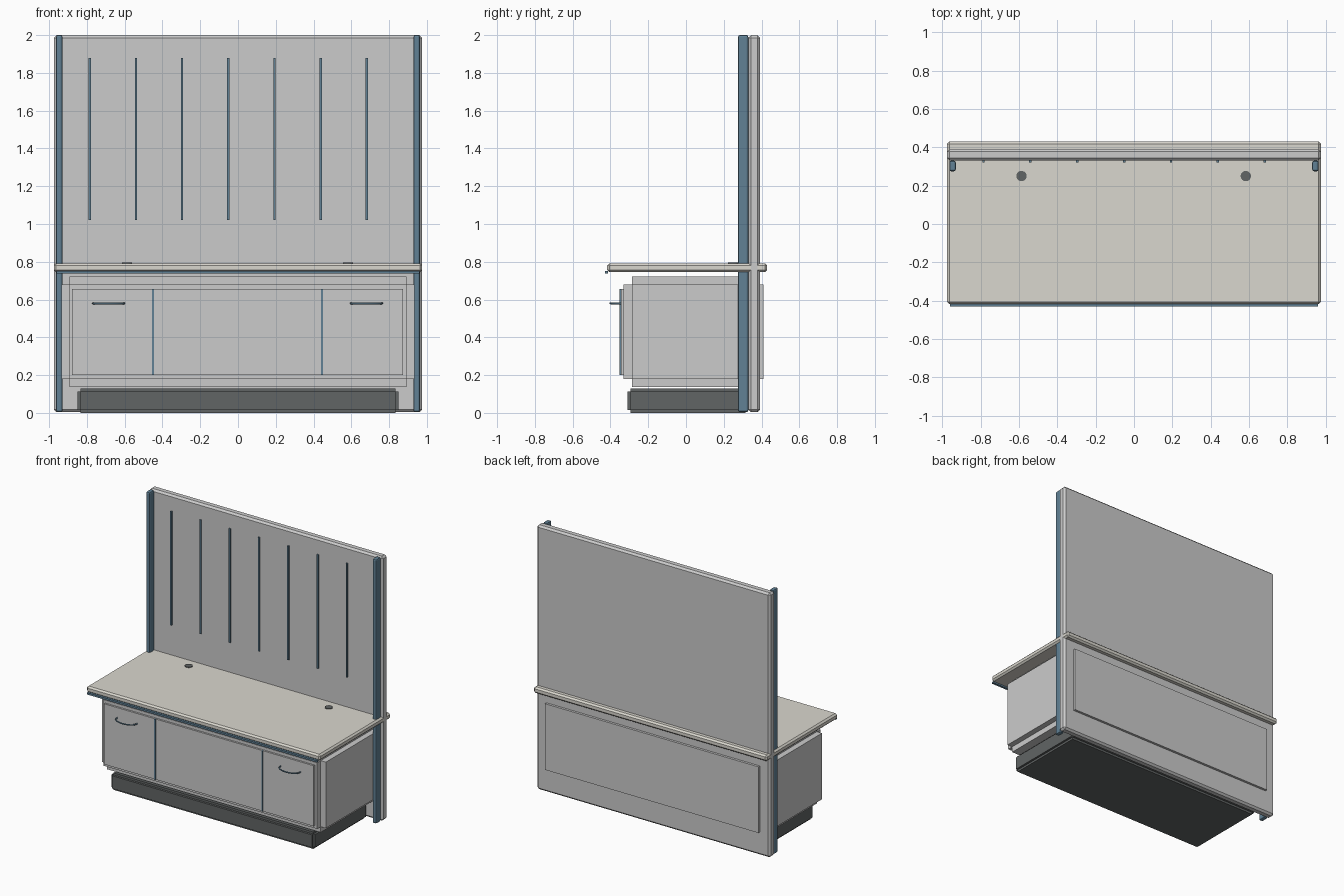
import bpy, bmesh, math
from mathutils import Matrix, Vector

if "Cube" in bpy.data.objects:
    bpy.data.objects.remove(bpy.data.objects["Cube"])


def material(name, rgb):
    m = bpy.data.materials.new(name)
    m.diffuse_color = (*rgb, 1)
    m.use_nodes = True
    m.node_tree.nodes["Principled BSDF"].inputs["Base Color"].default_value = m.diffuse_color
    return m


BEIGE = material("worktop_beige", (0.70, 0.68, 0.62))
BLUE = material("trim_blue", (0.12, 0.22, 0.30))
DARK = material("dark_plastic", (0.12, 0.13, 0.13))


def finish(name, bm, mat=None):
    me = bpy.data.meshes.new(name)
    bm.to_mesh(me)
    bm.free()
    ob = bpy.data.objects.new(name, me)
    bpy.context.collection.objects.link(ob)
    if mat:
        me.materials.append(mat)
    return ob


def add_box(bm, lo, hi):
    lo, hi = Vector(lo), Vector(hi)
    size = Matrix.Diagonal((*(hi - lo), 1))
    bmesh.ops.create_cube(bm, size=1, matrix=Matrix.Translation((lo + hi) / 2) @ size)


def box(name, lo, hi, mat=None, bevel=0, segments=1):
    bm = bmesh.new()
    add_box(bm, lo, hi)
    ob = finish(name, bm, mat)
    if bevel:
        mod = ob.modifiers.new("bevel", "BEVEL")
        mod.width, mod.segments = bevel, segments
    return ob


def stepped_box(name, lo, hi, step, mat=None):
    # three crossed slabs give the rebated edges
    bm = bmesh.new()
    for axis in range(3):
        inset = Vector([0 if i == axis else step for i in range(3)])
        add_box(bm, Vector(lo) + inset, Vector(hi) - inset)
    return finish(name, bm, mat)


# main carcass and plinth
stepped_box("cabinet_body", (-0.935, -0.33, 0.137), (0.935, 0.41, 0.722), 0.043)
stepped_box("plinth", (-0.85, -0.31, 0), (0.85, 0.33, 0.128), 0.016, DARK)

# tall back panel and worktop
box("back_panel", (-0.975, 0.33, 0.004), (0.975, 0.392, 2.0), None, 0.014)
box("worktop", (-0.975, -0.418, 0.745), (0.975, 0.43, 0.792), BEIGE, 0.012)
box("worktop_front_trim", (-0.96, -0.43, 0.738), (0.96, -0.412, 0.752), BLUE)

# side posts
for side, s in (("left", -1), ("right", 1)):
    x = s * 0.946
    box(side + "_post", (x - 0.017, 0.275, 0.004), (x + 0.017, 0.33, 2.0), BLUE, 0.01, 2)

# vertical strips on the back panel
for i in range(7):
    x = -0.785 + i * 0.2445
    box(f"panel_strip_{i + 1}", (x - 0.006, 0.32, 1.02), (x + 0.006, 0.335, 1.88), BLUE)

# door fronts and the dividers between them
box("door_fronts", (-0.878, -0.344, 0.2), (0.873, -0.32, 0.657))
for i, x in enumerate((-0.45, 0.445)):
    box(f"door_divider_{i + 1}", (x - 0.005, -0.351, 0.2), (x + 0.005, -0.335, 0.657), BLUE)

# bowed handles
for side, x in (("left", -0.685), ("right", 0.68)):
    cu = bpy.data.curves.new(side + "_handle", "CURVE")
    cu.dimensions = "3D"
    cu.bevel_depth, cu.bevel_resolution = 0.005, 2
    cu.use_fill_caps = True
    sp = cu.splines.new("POLY")
    n = 12
    sp.points.add(n)
    for i, p in enumerate(sp.points):
        a = math.pi * i / n
        p.co = (x - 0.083 * math.cos(a), -0.343 - 0.057 * math.sin(a) ** 0.8, 0.58, 1)
    cu.materials.append(BLUE)
    bpy.context.collection.objects.link(bpy.data.objects.new(side + "_handle", cu))

# round cable grommets
for side, x in (("left", -0.587), ("right", 0.583)):
    bm = bmesh.new()
    bmesh.ops.create_cone(bm, cap_ends=True, segments=24, radius1=0.027, radius2=0.027,
                          depth=0.012, matrix=Matrix.Translation((x, 0.25, 0.791)))
    finish(side + "_cable_grommet", bm, DARK)
